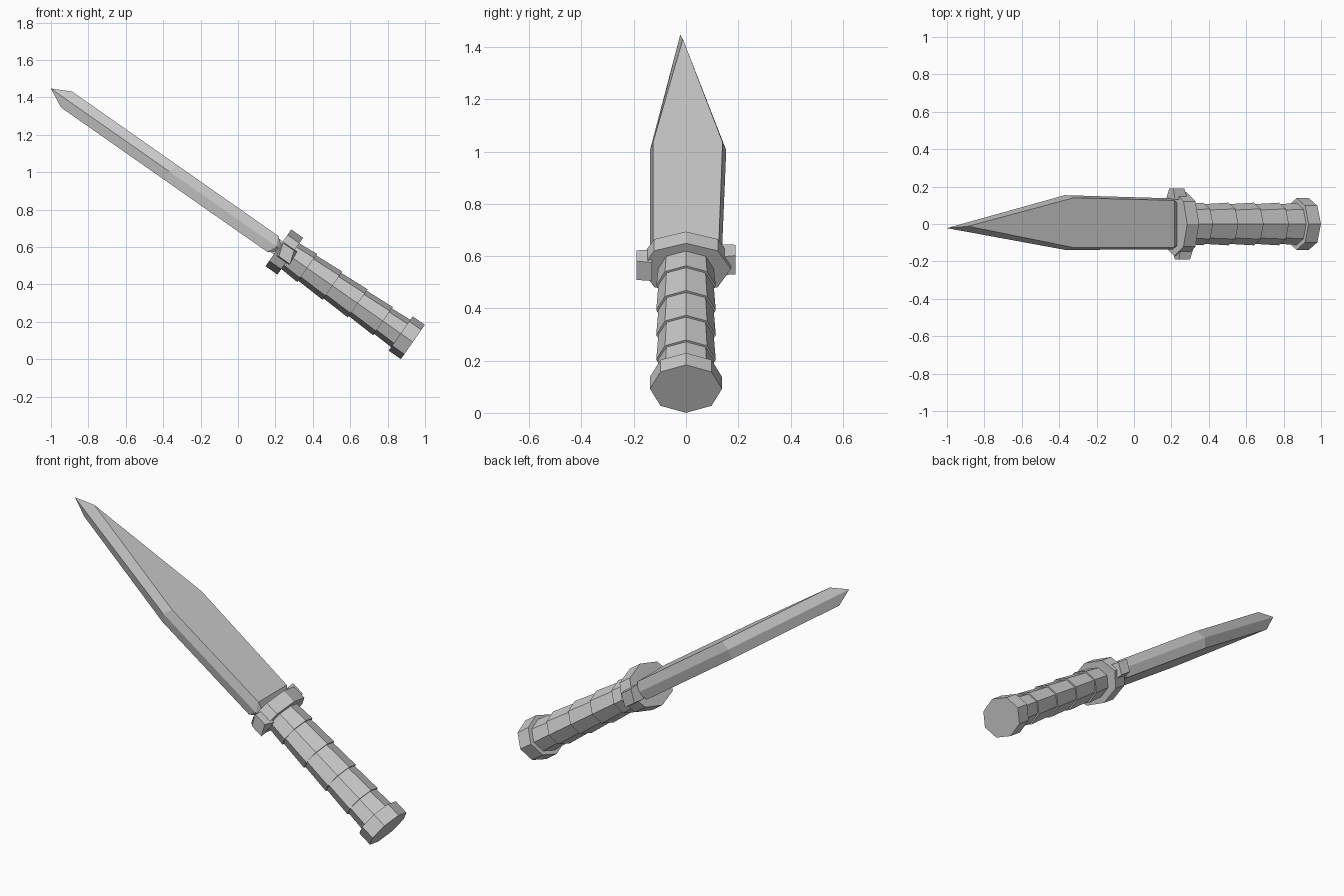
import bpy, bmesh
from math import sin, cos, pi, radians
from mathutils import Vector

if "Cube" in bpy.data.objects:
    bpy.data.objects.remove(bpy.data.objects["Cube"])

# Tilted working frame: t along the knife axis, y sideways, n through the thickness
ANG = radians(35)
ORIGIN = Vector((0.935, 0, 0.092))
T = Vector((-cos(ANG), 0, sin(ANG)))
N = Vector((sin(ANG), 0, cos(ANG)))
Y = Vector((0, 1, 0))


def place(p):
    return ORIGIN + T * p[0] + Y * p[1] + N * p[2]


def loft(name, rings, cap_end=True):
    """Skin a list of equal-length rings of (t, y, n) points."""
    bm = bmesh.new()
    loops = [[bm.verts.new(place(p)) for p in ring] for ring in rings]
    k = len(loops[0])
    for a, b in zip(loops, loops[1:]):
        for i in range(k):
            j = (i + 1) % k
            bm.faces.new((a[i], a[j], b[j], b[i]))
    bm.faces.new(loops[0][::-1])
    if cap_end:
        bm.faces.new(loops[-1])
    bmesh.ops.remove_doubles(bm, verts=bm.verts, dist=0.0005)
    bmesh.ops.recalc_face_normals(bm, faces=bm.faces)
    mesh = bpy.data.meshes.new(name)
    bm.to_mesh(mesh)
    bm.free()
    obj = bpy.data.objects.new(name, mesh)
    bpy.context.collection.objects.link(obj)
    return obj


def octagon(t, ry, rn):
    return [(t, ry * cos(i * pi / 4), rn * sin(i * pi / 4)) for i in range(8)]


def blade_ring(t_edge, t_flat, y_lo, y_hi, f_lo, f_hi, n):
    return [(t_edge, y_hi, 0), (t_flat, f_hi, n), (t_flat, f_lo, n),
            (t_edge, y_lo, 0), (t_flat, f_lo, -n), (t_flat, f_hi, -n)]


# Pommel
loft("pommel", [octagon(0, 0.138, 0.112), octagon(0.08, 0.138, 0.112)])

# Grip: overlapping tapered sections with small steps
grip = []
stops = [0.03, 0.195, 0.36, 0.525, 0.69, 0.81]
for a, b in zip(stops, stops[1:]):
    grip += [octagon(a, 0.114, 0.092), octagon(b, 0.106, 0.083)]
loft("grip", grip)

# Guard
loft("guard", [octagon(0.80, 0.172, 0.12), octagon(0.878, 0.172, 0.12)])

# Guard tips: small offset wedges at both ends
for name, side, tc in (("guard_tip_front", -1, 0.825), ("guard_tip_back", 1, 0.862)):
    def tip(y, h, skew):
        return [(tc + dt * h + skew * dn, side * y, dn * h)
                for dt, dn in ((-1, -1), (1, -1), (1, 1), (-1, 1))]
    loft(name, [tip(0.13, 0.042, 0), tip(0.19, 0.036, 0.012)])

# Blade: hexagonal section, flared at the shoulder and pointed at the end
loft("blade", [
    blade_ring(0.865, 0.865, -0.120, 0.118, -0.112, 0.110, 0.015),
    blade_ring(0.890, 0.915, -0.137, 0.137, -0.126, 0.126, 0.052),
    blade_ring(1.593, 1.572, -0.138, 0.154, -0.126, 0.140, 0.052),
    blade_ring(2.363, 2.260, -0.022, -0.022, -0.012, -0.012, 0.052),
], cap_end=False)
